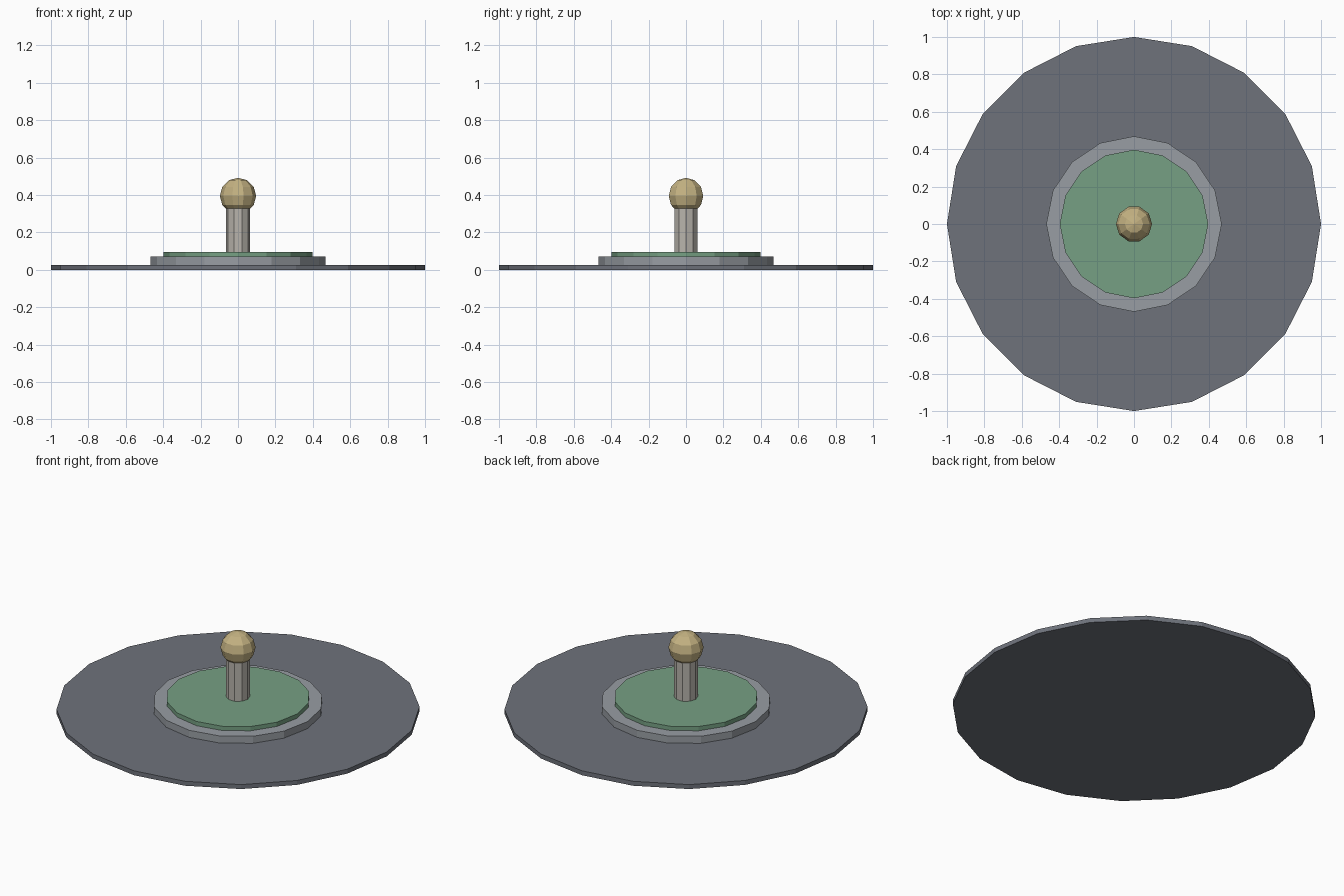
import bpy
import bmesh
import math

if "Cube" in bpy.data.objects:
    bpy.data.objects.remove(bpy.data.objects["Cube"])


def material(name, rgb):
    """Flat colour from 0-255 sRGB values."""
    lin = [((c / 255 + 0.055) / 1.055) ** 2.4 for c in rgb]
    mat = bpy.data.materials.new(name)
    mat.diffuse_color = (*lin, 1.0)
    mat.use_nodes = True
    mat.node_tree.nodes["Principled BSDF"].inputs["Base Color"].default_value = mat.diffuse_color
    return mat


def lathe(name, profile, sides, mat):
    """Flat-faced solid of revolution; profile is (radius, z) from bottom to top."""
    bm = bmesh.new()
    rings = []
    for r, z in profile:
        if r < 1e-5:
            rings.append([bm.verts.new((0, 0, z))] * sides)
        else:
            angles = [2 * math.pi * i / sides for i in range(sides)]
            rings.append([bm.verts.new((r * math.cos(a), r * math.sin(a), z)) for a in angles])
    for low, high in zip(rings, rings[1:]):
        for i in range(sides):
            j = (i + 1) % sides
            corners = dict.fromkeys((low[i], low[j], high[j], high[i]))
            bm.faces.new(list(corners))
    # close open ends with caps
    for ring in (rings[0], rings[-1]):
        if ring[0] is not ring[1]:
            bm.faces.new(ring)
    bmesh.ops.recalc_face_normals(bm, faces=bm.faces[:])
    mesh = bpy.data.meshes.new(name)
    bm.to_mesh(mesh)
    bm.free()
    mesh.materials.append(mat)
    obj = bpy.data.objects.new(name, mesh)
    bpy.context.collection.objects.link(obj)
    return obj


def disc(name, radius, z0, z1, sides, mat):
    return lathe(name, [(radius, z0), (radius, z1)], sides, mat)


slate = material("slate_grey", (110, 114, 123))
steel = material("light_steel", (152, 157, 163))
green = material("soft_green", (118, 160, 131))
stone = material("pale_stone", (184, 180, 172))
brass = material("dull_brass", (196, 178, 130))

# Stacked round plates
disc("base_plate", 1.0, 0.0, 0.027, 20, slate)
disc("raised_step", 0.469, 0.027, 0.07, 16, steel)
disc("green_pad", 0.397, 0.07, 0.096, 16, green)

# Central post with a ball on top
disc("post", 0.065, 0.096, 0.335, 10, stone)
R, CZ, RINGS = 0.097, 0.395, 6
arc = [-math.pi / 2 + math.pi * k / RINGS for k in range(RINGS + 1)]
lathe("ball", [(R * math.cos(a), CZ + R * math.sin(a)) for a in arc], 10, brass)
